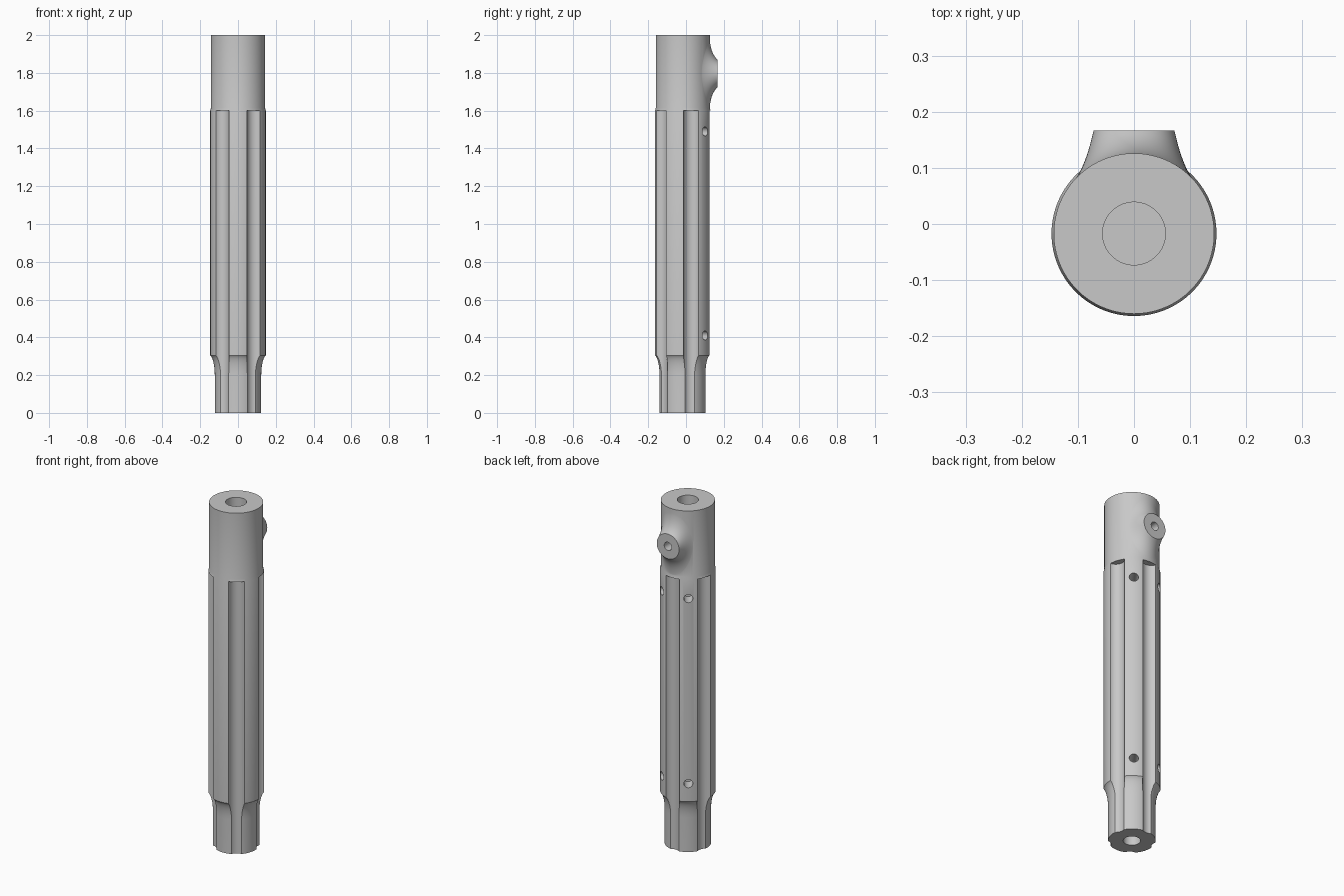
import bpy, bmesh
from math import sin, cos, pi, radians, sqrt
from mathutils import Vector

cube = bpy.data.objects.get("Cube")
if cube:
    bpy.data.objects.remove(cube, do_unlink=True)

AXIS_Y = -0.017      # body axis
R_TOP, R_SHAFT, R_FOOT = 0.143, 0.147, 0.123
BOSS_Z, BOSS_Y, BOSS_R = 1.797, 0.167, 0.072

grey = bpy.data.materials.new("plain_grey")
grey.use_nodes = True
grey.diffuse_color = (0.58, 0.58, 0.58, 1)
grey.node_tree.nodes["Principled BSDF"].inputs["Base Color"].default_value = (0.58, 0.58, 0.58, 1)


def loft(name, rings):
    """Closed solid skinned through rings of equal length."""
    bm = bmesh.new()
    rows = [[bm.verts.new(p) for p in ring] for ring in rings]
    n = len(rows[0])
    for a, b in zip(rows, rows[1:]):
        for i in range(n):
            j = (i + 1) % n
            bm.faces.new((a[i], a[j], b[j], b[i]))
    bm.faces.new(rows[0][::-1])
    bm.faces.new(rows[-1])
    bmesh.ops.recalc_face_normals(bm, faces=bm.faces)
    mesh = bpy.data.meshes.new(name)
    bm.to_mesh(mesh)
    bm.free()
    obj = bpy.data.objects.new(name, mesh)
    mesh.materials.append(grey)
    bpy.context.collection.objects.link(obj)
    return obj


def rod(name, start, end, radius, segments=32):
    """Cylinder between two points."""
    start, end = Vector(start), Vector(end)
    turn = (end - start).to_track_quat('Z', 'Y')
    circle = [turn @ Vector((radius * cos(t), radius * sin(t), 0))
              for t in (2 * pi * i / segments for i in range(segments))]
    return loft(name, [[c + p for c in circle] for p in (start, end)])


def around(angle, r, z):
    """Point at an angle from the front about the body axis."""
    return Vector((r * sin(angle), AXIS_Y - r * cos(angle), z))


def combine(target, other, operation):
    other.hide_render = True
    mod = target.modifiers.new("cut", 'BOOLEAN')
    mod.operation, mod.object, mod.solver = operation, other, 'EXACT'
    bpy.context.view_layer.objects.active = target
    bpy.ops.object.modifier_apply(modifier=mod.name)
    bpy.data.objects.remove(other, do_unlink=True)


# Turned body: foot, concave step, shaft and plain upper sleeve
profile = [(R_FOOT, 0)]
for i in range(9):
    t = i / 8 * radians(75)
    profile.append((R_FOOT + (R_SHAFT - R_FOOT) * (1 - cos(t)) / (1 - cos(radians(75))),
                    0.2 + 0.105 * sin(t) / sin(radians(75))))
profile += [(R_SHAFT, 1.6), (R_TOP, 1.615), (R_TOP, 2.0)]
SEG = 120
body = loft("fluted_shaft", [[around(2 * pi * i / SEG, r, z) for i in range(SEG)]
                             for r, z in profile])

# Five round flutes up to the sleeve
for k in range(5):
    a = radians(36 + 72 * k)
    combine(body, rod("flute_cutter", around(a, 0.158, -0.1), around(a, 0.158, 1.6), 0.0464, 48),
            'DIFFERENCE')

# Side boss blended into the sleeve
N, STEPS = 64, 10
rings = [[] for _ in range(STEPS + 2)]
for i in range(N):
    c, s = cos(2 * pi * i / N), sin(2 * pi * i / N)
    x = 0.105 * c
    foot = Vector((x, AXIS_Y + sqrt(R_TOP ** 2 - x * x) - 0.0008, BOSS_Z + 0.198 * s))
    mid = Vector((0.085 * c, 0.107 * c * c + 0.126 * s * s, BOSS_Z + 0.112 * s))
    rim = Vector((BOSS_R * c, BOSS_Y, BOSS_Z + BOSS_R * s))
    rings[0].append(Vector((0.09 * c, 0.03, BOSS_Z + 0.17 * s)))
    for k in range(STEPS + 1):
        t = k / STEPS
        rings[k + 1].append(foot * (1 - t) ** 2 + mid * 2 * t * (1 - t) + rim * t * t)
combine(body, loft("side_boss", rings), 'UNION')

# Blind bores at both ends and the boss port
combine(body, rod("top_bore", (0, AXIS_Y, 1.6), (0, AXIS_Y, 2.1), 0.056, 64), 'DIFFERENCE')
combine(body, rod("bottom_bore", (0, AXIS_Y, -0.1), (0, AXIS_Y, 0.3), 0.045, 64), 'DIFFERENCE')
combine(body, rod("boss_port", (0, 0, BOSS_Z), (0, 0.25, BOSS_Z), 0.024), 'DIFFERENCE')

# Small holes in the two rear ribs
for a in (radians(144), radians(-144)):
    for z in (0.41, 1.49):
        combine(body, rod("rib_hole", around(a, 0.07, z), around(a, 0.2, z), 0.024), 'DIFFERENCE')

bpy.ops.object.select_all(action='DESELECT')
body.select_set(True)
bpy.context.view_layer.objects.active = body
bpy.ops.object.shade_smooth_by_angle(angle=radians(30))
